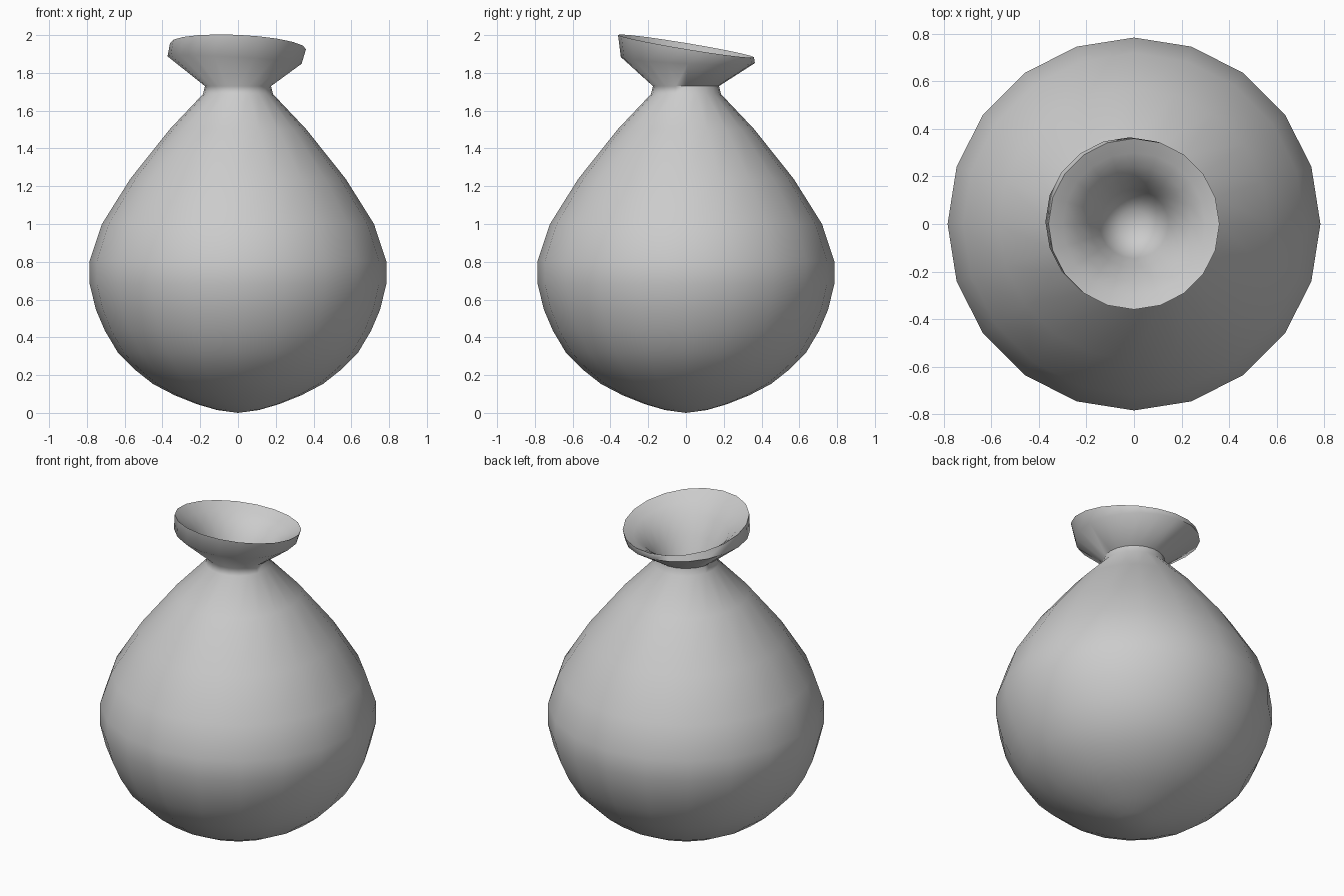
import bpy, bmesh, math

if "Cube" in bpy.data.objects:
    bpy.data.objects.remove(bpy.data.objects["Cube"])

SIDES = 20

# Each ring: radius, height, slope in x, slope in y, centre x, centre y
def ring(r, z, sx=0, sy=0, cx=0, cy=0):
    return (r, z, sx, sy, cx, cy)

# Round body, from base up to the neck
body = [ring(r, z) for r, z in [
    (0.11, 0.015), (0.22, 0.047), (0.335, 0.093), (0.45, 0.153),
    (0.545, 0.228), (0.635, 0.318), (0.704, 0.434), (0.752, 0.546),
    (0.785, 0.68), (0.785, 0.805), (0.72, 1.0), (0.571, 1.238),
    (0.36, 1.503), (0.185, 1.688)]]

# Flared, tilted mouth
mouth = [ring(0.175, 1.73),
         ring(0.355, 1.868, -0.055, -0.045, -0.018, 0.01),
         ring(0.36, 1.942, -0.045, -0.165)]

# Hollow inside the mouth
hollow = [ring(0.30, 1.90, -0.045, -0.15),
          ring(0.245, 1.85, -0.04, -0.11),
          ring(0.185, 1.76, -0.02, -0.05),
          ring(0.145, 1.67),
          ring(0.115, 1.60),
          ring(0.06, 1.56)]


def loft(name, rings, bottom_z, top_z):
    bm = bmesh.new()
    loops = []
    for r, z, sx, sy, cx, cy in rings:
        loop = []
        for i in range(SIDES):
            a = 2 * math.pi * i / SIDES
            x, y = r * math.cos(a), r * math.sin(a)
            loop.append(bm.verts.new((x + cx, y + cy, z + sx * x + sy * y)))
        loops.append(loop)
    low = bm.verts.new((0, 0, bottom_z))
    high = bm.verts.new((0, 0, top_z))
    for i in range(SIDES):
        j = (i + 1) % SIDES
        for a, b in zip(loops, loops[1:]):
            bm.faces.new((a[i], a[j], b[j], b[i]))
        bm.faces.new((low, loops[0][j], loops[0][i]))
        bm.faces.new((high, loops[-1][i], loops[-1][j]))
    bmesh.ops.recalc_face_normals(bm, faces=bm.faces)
    mesh = bpy.data.meshes.new(name)
    bm.to_mesh(mesh)
    bm.free()
    obj = bpy.data.objects.new(name, mesh)
    bpy.context.collection.objects.link(obj)
    return obj


vase = loft("vase", body + mouth + hollow, 0.0, 1.55)
bpy.context.view_layer.objects.active = vase
vase.select_set(True)
bpy.ops.object.shade_smooth_by_angle(angle=math.radians(65))
